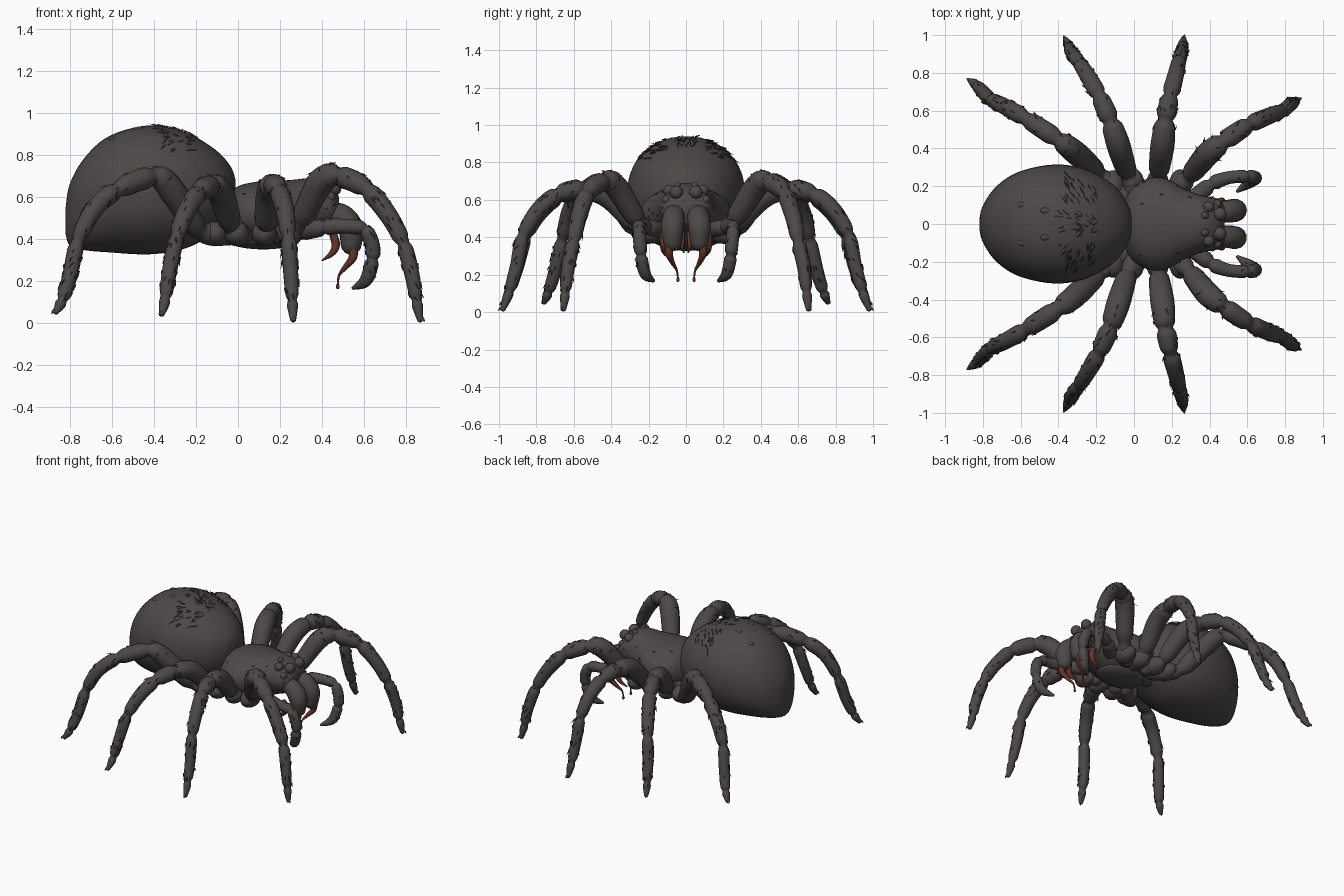
import bpy, bmesh, math, random
from mathutils import Vector

if "Cube" in bpy.data.objects:
    bpy.data.objects.remove(bpy.data.objects["Cube"])

random.seed(4)


def material(name, rgb):
    m = bpy.data.materials.new(name)
    m.diffuse_color = (*rgb, 1)
    m.use_nodes = True
    m.node_tree.nodes["Principled BSDF"].inputs["Base Color"].default_value = m.diffuse_color
    return m


GREY = material("charcoal grey", (0.073, 0.065, 0.062))
RED = material("reddish brown", (0.135, 0.036, 0.023))


def finish(bm, name, mat):
    bmesh.ops.recalc_face_normals(bm, faces=bm.faces)
    me = bpy.data.meshes.new(name)
    bm.to_mesh(me)
    bm.free()
    me.materials.append(mat)
    for p in me.polygons:
        p.use_smooth = True
    ob = bpy.data.objects.new(name, me)
    bpy.context.collection.objects.link(ob)
    return ob


def spline(rows, n):
    """Smooth curve through rows of numbers, n samples per span."""
    out = []
    for i in range(len(rows) - 1):
        quad = [rows[max(i - 1, 0)], rows[i], rows[i + 1], rows[min(i + 2, len(rows) - 1)]]
        for k in range(n + (i == len(rows) - 2)):
            t = k / n
            out.append([0.5 * (2 * b + (c - a) * t + (2 * a - 5 * b + 4 * c - d) * t * t
                               + (3 * b - a - 3 * c + d) * t ** 3) for a, b, c, d in zip(*quad)])
    return out


def skin(name, rings, mat):
    bm = bmesh.new()
    vs = [[bm.verts.new(p) for p in r] for r in rings]
    m = len(vs[0])
    for a, b in zip(vs, vs[1:]):
        for j in range(m):
            bm.faces.new((a[j], a[(j + 1) % m], b[(j + 1) % m], b[j]))
    bm.faces.new(vs[0])
    bm.faces.new(vs[-1])
    return finish(bm, name, mat)


def tube(name, pts, radii, mat=GREY, joints=(), n=10, seg=14):
    """Round tube along a path, pinched at the joints, with domed ends."""
    rows = spline([(*p, r) for p, r in zip(pts, radii)], n)
    P = [Vector(r[:3]) for r in rows]
    tan = [(P[min(i + 1, len(P) - 1)] - P[max(i - 1, 0)]).normalized() for i in range(len(P))]
    u = tan[0].orthogonal().normalized()
    rings = []

    def ring(c, t, r):
        v = t.cross(u)
        rings.append([c + r * (u * math.cos(a) + v * math.sin(a))
                      for a in (2 * math.pi * j / seg for j in range(seg))])
    for a in (80, 55, 28):
        a = math.radians(a)
        ring(P[0] - tan[0] * rows[0][3] * math.sin(a), tan[0], rows[0][3] * math.cos(a))
    for i, (p, t) in enumerate(zip(P, tan)):
        u = (u - t * u.dot(t)).normalized()
        pinch = 1 - sum(0.3 * math.exp(-((i / n - j) / 0.13) ** 2) for j in joints)
        ring(p, t, rows[i][3] * pinch)
    for a in (28, 55, 80):
        a = math.radians(a)
        ring(P[-1] + tan[-1] * rows[-1][3] * math.sin(a), tan[-1], rows[-1][3] * math.cos(a))
    return skin(name, rings, mat)


def body(name, rows, power=1.0, n=5, seg=40):
    """Loft along x from rows of x, top, bottom, half width."""
    rings = []
    for x, top, bot, hw in spline(rows, n):
        ring = []
        for j in range(seg):
            a = 2 * math.pi * j / seg
            c, s = math.cos(a), math.sin(a)
            ring.append(Vector((x, hw * math.copysign(abs(c) ** power, c),
                                (top + bot) / 2 + (top - bot) / 2 * math.copysign(abs(s) ** power, s))))
        rings.append(ring)
    return skin(name, rings, GREY)


def ball(name, loc, size, mat=GREY):
    bm = bmesh.new()
    bmesh.ops.create_uvsphere(bm, u_segments=20, v_segments=12, radius=1)
    for v in bm.verts:
        v.co = Vector(a * b + c for a, b, c in zip(v.co, size, loc))
    return finish(bm, name, mat)


def hairs(name, ob, count, length, rule, flow):
    """Thin three-sided spikes lying on the chosen faces of a part."""
    polys = [p for p in ob.data.polygons if rule(p.center, p.normal)]
    bm = bmesh.new()
    for p in random.choices(polys, k=count):
        n = p.normal
        verts = [ob.data.vertices[i].co for i in p.vertices]
        c = verts[0].lerp(verts[2], random.random())
        f = Vector(flow(c)) + Vector([random.uniform(-.25, .25) for _ in range(3)])
        f = (f - n * f.dot(n)).normalized()
        side = n.cross(f) * 0.004
        tip = bm.verts.new(c + (f + n * random.uniform(.05, .25)) * length * random.uniform(.6, 1.2))
        base = [bm.verts.new(q) for q in (c - side - n * .003, c + side - n * .003, c + n * 0.006)]
        for i in range(3):
            bm.faces.new((base[i], base[(i + 1) % 3], tip))
    finish(bm, name, GREY)


# Abdomen: large egg with a low, blunt rear
profile = [(-.819, .55, .42), (-.80, .66, .37), (-.73, .785, .347), (-.61, .89, .336),
           (-.42, .94, .327), (-.25, .907, .355), (-.11, .826, .43), (-.035, .745, .52), (-.012, .68, .6)]
abdomen = body("abdomen", [(x, t, b, .315 * math.sqrt(max(.005, 1 - ((x + .415) / .405) ** 2)))
                           for x, t, b in profile], .94)
hairs("abdomen_hair", abdomen, 90, .045,
      lambda c, n: -.39 < c.x < -.2 and c.z > .82 and (.09 < abs(c.y) < .24 or abs(c.y) < .03),
      lambda c: (-.5, c.y * 5, -.2))
for s in (1, -1):
    for x, y, z in ((-.47, .07, .922), (-.59, .1, .875), (-.3, .05, .912)):
        ball("abdomen_bump", (x, s * y, z), (.025, .017, .012))

# Head and thorax shell
carapace = body("carapace", [(-.08, .53, .47, .03), (-.05, .6, .42, .12), (.0, .65, .385, .2),
                             (.09, .672, .37, .245), (.18, .675, .37, .235), (.27, .682, .385, .185),
                             (.36, .688, .42, .15), (.44, .655, .45, .135), (.48, .60, .48, .095)])
hairs("carapace_hair", carapace, 30, .025, lambda c, n: abs(c.y) > .1 and .45 < c.z < .64 and c.x > 0,
      lambda c: (.6, c.y, .6))
ball("sternum", (.12, 0, .40), (.18, .13, .05))
tube("waist", [(-.13, 0, .47), (.02, 0, .46)], [.06, .08])

LEG_R = [.052, .054, .064, .056, .049, .044, .039, .036, .030, .015]
LEGS = {
    "front_leg": [(.20, .16, .42), (.29, .25, .48), (.39, .37, .665), (.465, .43, .70), (.60, .52, .645),
                  (.71, .57, .52), (.785, .60, .38), (.825, .63, .24), (.848, .645, .11), (.865, .655, .018)],
    "second_leg": [(.12, .16, .42), (.13, .26, .46), (.15, .41, .615), (.165, .54, .655), (.19, .67, .635),
                   (.22, .785, .55), (.24, .87, .41), (.25, .905, .25), (.258, .945, .11), (.262, .978, .018)],
    "third_leg": [(.02, .16, .42), (-.03, .26, .46), (-.08, .41, .615), (-.12, .53, .65), (-.18, .67, .625),
                  (-.24, .775, .54), (-.29, .855, .41), (-.325, .90, .25), (-.345, .94, .12), (-.362, .975, .045)],
    "rear_leg": [(-.04, .14, .42), (-.18, .26, .44), (-.30, .37, .61), (-.39, .44, .695), (-.56, .55, .64),
                 (-.68, .62, .545), (-.76, .66, .39), (-.80, .70, .22), (-.835, .735, .11), (-.865, .757, .055)],
}

for s, side in ((1, "left"), (-1, "right")):
    def flip(pts):
        return [(x, s * y, z) for x, y, z in pts]

    # Walking legs with hip joints, claws and bristles
    for name, pts in LEGS.items():
        leg = tube(f"{side}_{name}", flip(pts), LEG_R, joints=(1, 3.1, 4.1, 6, 8))
        c = Vector(pts[0]).lerp(Vector(pts[1]), .5)
        ball(f"{side}_{name}_hip", (c.x, s * c.y, .425), (.06, .085, .06))
        out = Vector(pts[9]) - Vector(pts[3])
        out.z = 0
        out.normalize()
        t = Vector(pts[9])
        claw = [t, t + out * .014 + Vector((0, 0, .002)), t + out * .024 + Vector((0, 0, -.008))]
        tube(f"{side}_{name}_claw", flip(claw), [.013, .009, .003], n=4, seg=8)
        hairs(f"{side}_{name}_bristles", leg, 45, .034,
              lambda c, n: (abs(c.y) > .5 or c.z > .68) and c.z > .12 and n.z > -.3,
              lambda c: (out.x, s * out.y, -1.2))

    # Feelers beside the jaws
    palp = tube(f"{side}_feeler", flip([(.32, .14, .44), (.41, .21, .455), (.50, .245, .46), (.60, .252, .445),
                                        (.64, .245, .36), (.632, .235, .27), (.605, .215, .20), (.55, .175, .168)]),
                [.045, .042, .035, .035, .036, .034, .03, .01], joints=(1, 3, 4.6))
    hairs(f"{side}_feeler_bristles", palp, 16, .025, lambda c, n: c.x > .55 and c.z > .22,
          lambda c: (.2, 0, -1))

    # Jaws and fangs
    tube(f"{side}_jaw", flip([(.40, .06, .52), (.485, .066, .51), (.535, .072, .45), (.538, .072, .375)]),
         [.05, .059, .061, .05])
    tube(f"{side}_fang", flip([(.545, .088, .36), (.545, .09, .31), (.505, .07, .26), (.48, .05, .225),
                               (.474, .043, .18)]), [.026, .020, .012, .006, .005], RED, n=6)
    ball(f"{side}_fang_drop", (.474, s * .043, .173), (.009, .009, .012), RED)
    tube(f"{side}_small_fang", flip([(.455, .12, .42), (.465, .12, .37), (.445, .12, .33), (.40, .105, .297)]),
         [.018, .020, .014, .003], RED, n=6)
    tube(f"{side}_inner_lip", flip([(.45, .02, .42), (.46, .022, .36), (.44, .012, .32)]),
         [.016, .013, .004], RED, n=6)

    # Eyes
    for x, y, z, r in ((.455, .052, .64, .036), (.395, .09, .648, .031), (.375, .045, .675, .02),
                       (.44, .105, .60, .024)):
        ball(f"{side}_eye", (x, s * y, z), (r, r, r))
